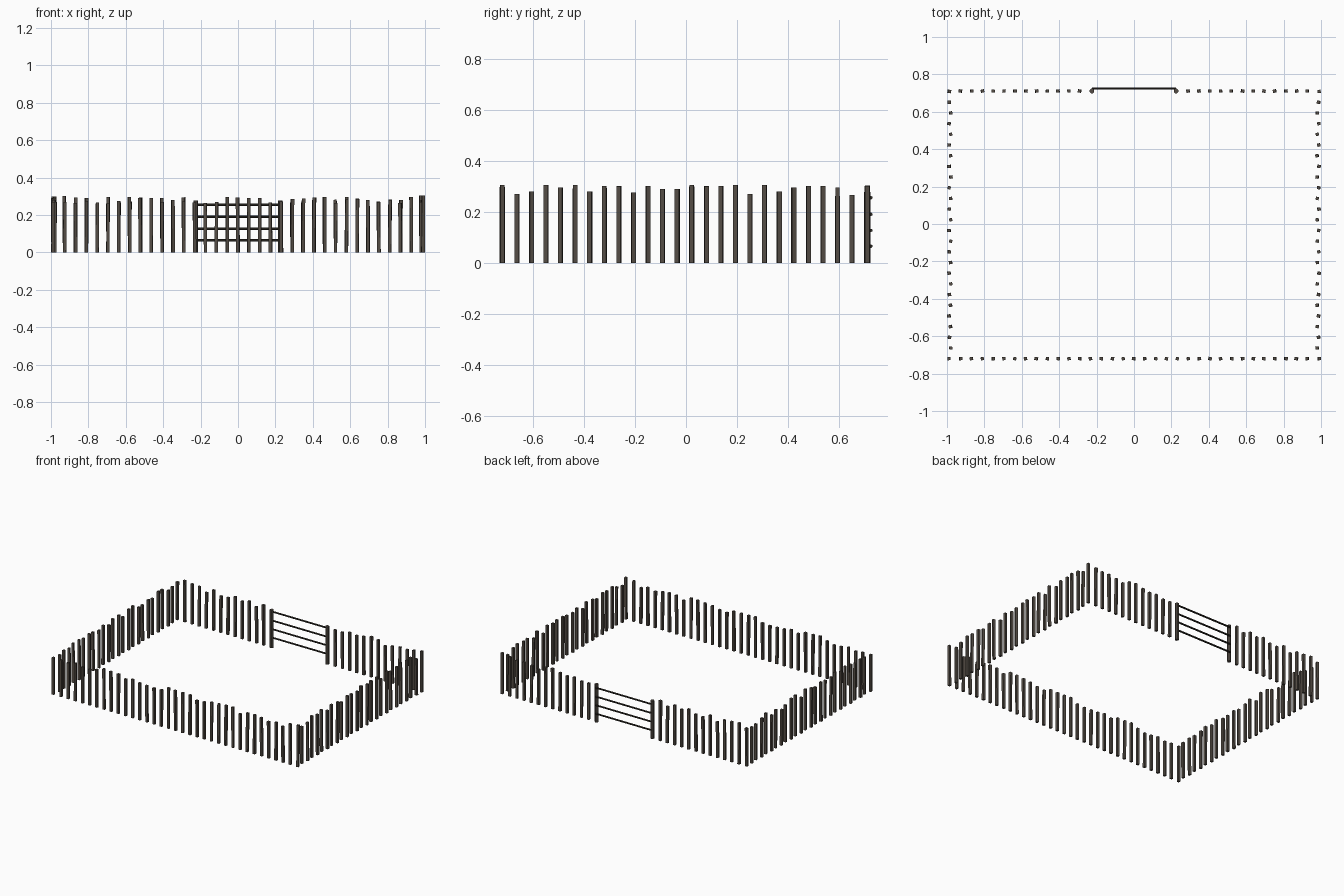
import bpy, bmesh, math, random
from mathutils import Matrix, Vector

if "Cube" in bpy.data.objects:
    bpy.data.objects.remove(bpy.data.objects["Cube"])

random.seed(4)


def material(name, rgb):
    m = bpy.data.materials.new(name)
    m.diffuse_color = (*rgb, 1)
    m.use_nodes = True
    m.node_tree.nodes["Principled BSDF"].inputs["Base Color"].default_value = m.diffuse_color
    return m


WOOD = material("weathered wood", (0.088, 0.073, 0.059))
DARK = material("dark wood", (0.030, 0.026, 0.020))


def finish(name, bm, mat):
    mesh = bpy.data.meshes.new(name)
    bm.to_mesh(mesh)
    bm.free()
    mesh.materials.append(mat)
    ob = bpy.data.objects.new(name, mesh)
    bpy.context.collection.objects.link(ob)


def pole(bm, a, b, radius, sides=6, turn=0.0):
    """Straight pole between two points."""
    a, b = Vector(a), Vector(b)
    d = b - a
    mat = (Matrix.Translation((a + b) / 2) @ d.to_track_quat('Z', 'Y').to_matrix().to_4x4()
           @ Matrix.Rotation(turn, 4, 'Z'))
    bmesh.ops.create_cone(bm, cap_ends=True, segments=sides, radius1=radius,
                          radius2=radius, depth=d.length, matrix=mat)


def row(name, points, heights):
    """Row of slightly uneven square stakes."""
    bm = bmesh.new()
    for (x, y), h in zip(points, heights):
        lean = random.uniform(-0.003, 0.003)
        turn = math.pi / 4 + random.uniform(-0.25, 0.25)
        pole(bm, (x, y, 0), (x + lean, y, h), 0.012, 4, turn)
    finish(name, bm, WOOD)


def uneven(n):
    return [random.uniform(0.26, 0.30) for _ in range(n)]


# Stake positions and heights
xs = [-0.985 + 1.97 * i / 34 for i in range(35)]
ys = [-0.72 + 1.428 * i / 25 for i in range(26)]
side_heights = [.305, .27, .28, .305, .295, .305, .28, .30, .30, .275, .30, .29, .29,
                .305, .30, .30, .305, .27, .305, .28, .295, .30, .30, .295, .265, .305]

# Four sides of the enclosure
row("front_stakes", [(x, -0.72) for x in xs[1:-1]], uneven(33))
row("right_stakes", [(0.984 + 0.004 * (-1) ** i, y) for i, y in enumerate(ys)][1:-1],
    side_heights[1:-1])
row("left_stakes", [(-0.984 - 0.004 * (-1) ** i, y) for i, y in enumerate(ys)][1:-1],
    [min(h, u) for h, u in zip(side_heights, uneven(26))][1:-1])
row("back_stakes", [(x, 0.711) for x in xs[1:-1] if abs(x) > 0.25],
    [0.302] + uneven(24))

# Corner stakes
row("corner_stakes", [(-0.989, -0.72), (0.989, -0.72), (-0.989, 0.709), (0.989, 0.709)],
    [0.27, 0.305, 0.278, 0.30])

# Gate posts
bm = bmesh.new()
for sx in (-1, 1):
    pole(bm, (sx * 0.225, 0.711, 0), (sx * 0.225, 0.711, 0.277), 0.0135, 8, math.pi / 8)
finish("gate_posts", bm, WOOD)

# Gate rails
bm = bmesh.new()
for z in (0.065, 0.127, 0.19, 0.255):
    pole(bm, (-0.225, 0.725, z), (0.225, 0.725, z), 0.0068, 6)
finish("gate_rails", bm, DARK)
